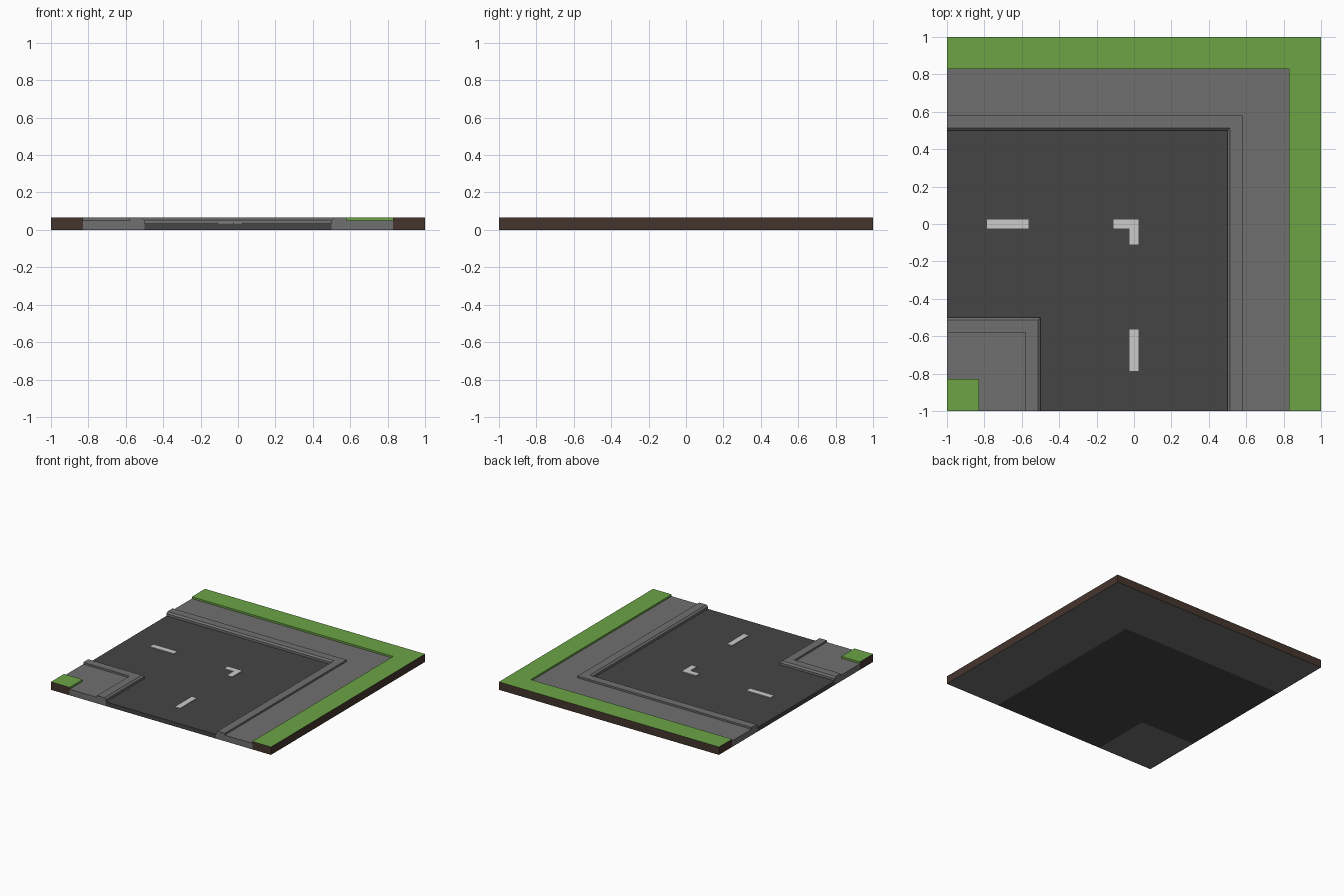
import bpy, bmesh
from mathutils import Vector

if "Cube" in bpy.data.objects:
    bpy.data.objects.remove(bpy.data.objects["Cube"])


def make_mat(name, rgb):
    m = bpy.data.materials.new(name)
    m.diffuse_color = (*rgb, 1.0)
    m.use_nodes = True
    m.node_tree.nodes["Principled BSDF"].inputs["Base Color"].default_value = m.diffuse_color
    return m


GRASS = make_mat("grass green", (0.150, 0.372, 0.060))
PAVE = make_mat("pavement grey", (0.160, 0.160, 0.160))
ROAD = make_mat("asphalt dark grey", (0.060, 0.060, 0.060))
PAINT = make_mat("road paint white", (0.600, 0.600, 0.600))
SOIL = make_mat("soil brown", (0.060, 0.035, 0.026))

TOP, WALK, LANE = 0.065, 0.05, 0.034   # grass and curb, pavement, road heights


def finish(name, bm, mats, rule=None):
    bmesh.ops.remove_doubles(bm, verts=bm.verts, dist=1e-5)
    bmesh.ops.recalc_face_normals(bm, faces=bm.faces)
    bm.normal_update()
    if rule:
        for f in bm.faces:
            f.material_index = rule(f.calc_center_median(), f.normal)
    me = bpy.data.meshes.new(name)
    bm.to_mesh(me)
    bm.free()
    for m in mats:
        me.materials.append(m)
    ob = bpy.data.objects.new(name, me)
    bpy.context.collection.objects.link(ob)
    return ob


def bend(name, profile, mats, rule=None, skip=()):
    """Sweep an (offset, height) profile round the right-angle corner.
    Segments listed in skip are buried walls and are left out."""
    bm = bmesh.new()
    rows = [[bm.verts.new(p) for p in ((-1, c, z), (c, c, z), (c, -1, z))]
            for c, z in profile]
    n = len(rows)
    for i in range(n):
        if i in skip:
            continue
        a, b = rows[i], rows[(i + 1) % n]
        for k in range(2):
            bm.faces.new((a[k], a[k + 1], b[k + 1], b[k]))
    bm.faces.new([r[0] for r in rows])
    bm.faces.new([r[2] for r in rows])
    return finish(name, bm, mats, rule)


def slab(name, outline, z0, z1, mat):
    """Extrude a flat outline upwards."""
    bm = bmesh.new()
    face = bm.faces.new([bm.verts.new((x, y, z0)) for x, y in outline])
    ext = bmesh.ops.extrude_face_region(bm, geom=[face], use_keep_orig=True)
    verts = [g for g in ext["geom"] if isinstance(g, bmesh.types.BMVert)]
    bmesh.ops.translate(bm, verts=verts, vec=Vector((0, 0, z1 - z0)))
    return finish(name, bm, [mat])


def verge_rule(c, n):
    """0 soil on outer sides, 1 grass on top and inner lip, 2 grey underside."""
    if n.z < -0.5:
        return 2
    if n.z > 0.5:
        return 1
    return 0 if max(abs(c.x), abs(c.y)) > 0.999 else 1


# Road bed
bend("road", [(-0.5, 0), (0.5, 0), (0.5, LANE), (-0.5, LANE)], [ROAD],
     skip=(1, 3))

# Pavements with raised, bevelled curbs on both sides of the road
for name, s in (("outer_pavement", 1), ("inner_pavement", -1)):
    prof = [(0.5, 0), (0.5, 0.053), (0.514, TOP), (0.58, TOP),
            (0.58, WALK), (0.83, WALK), (0.83, 0)]
    bend(name, [(s * c, z) for c, z in prof], [PAVE], skip=(5,))

# Grass verges over soil
for name, s in (("outer_verge", 1), ("inner_verge", -1)):
    prof = [(0.83, 0), (0.83, TOP), (1, TOP), (1, 0)]
    bend(name, [(s * c, z) for c, z in prof], [SOIL, GRASS, PAVE], verge_rule)

# Painted centre line: two dashes and a corner mark
w = 0.024
dash = [(-0.785, -w), (-0.565, -w), (-0.565, w), (-0.785, w)]
corner = [(-0.11, -w), (-w, -w), (-w, -0.11), (w, -0.11), (w, w), (-0.11, w)]
for name, pts in (("left_dash", dash),
                  ("front_dash", [(y, x) for x, y in dash]),
                  ("corner_mark", corner)):
    slab(name, pts, LANE - 0.001, LANE + 0.007, PAINT)
